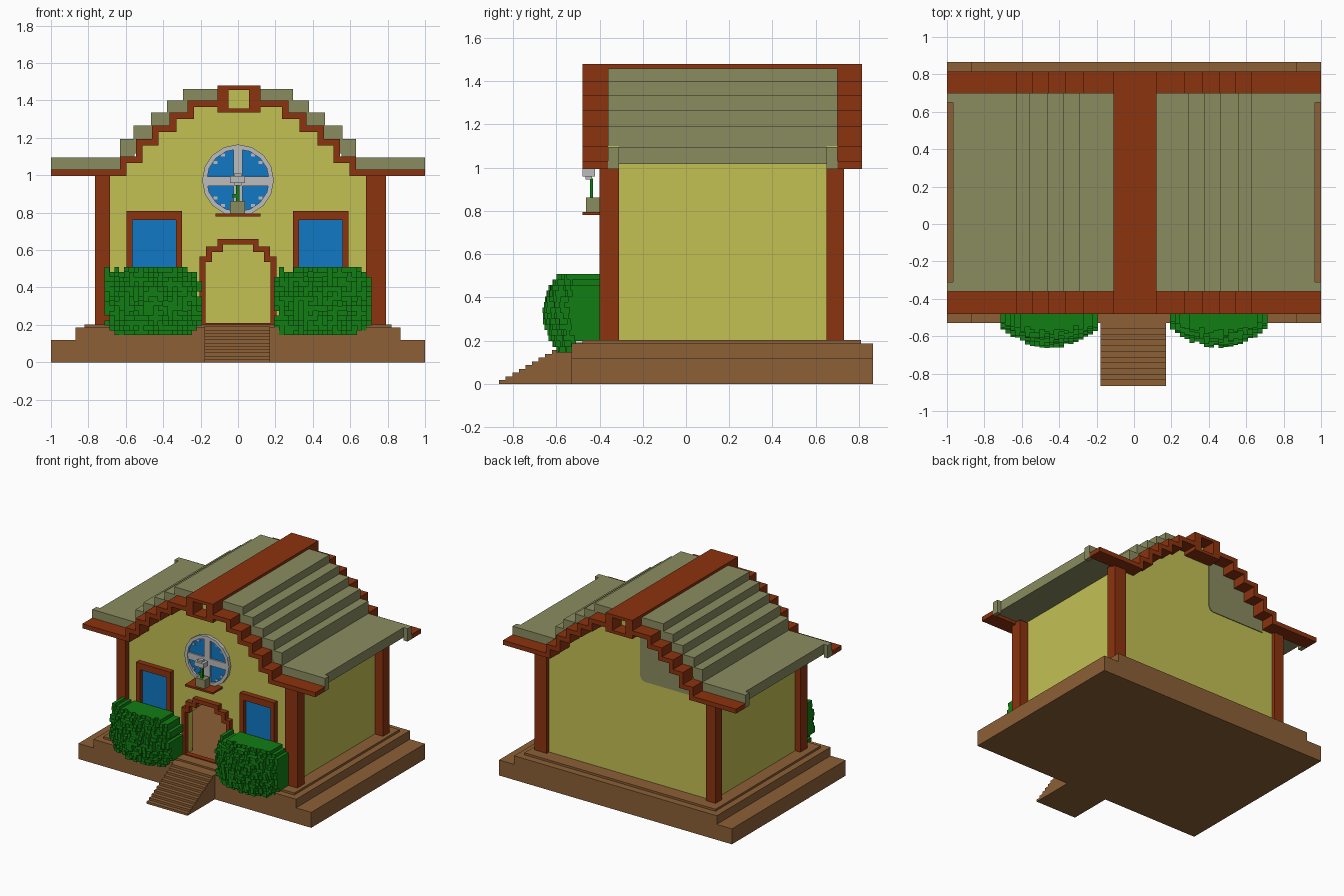
import bpy, bmesh, math, random

if "Cube" in bpy.data.objects:
    bpy.data.objects.remove(bpy.data.objects["Cube"], do_unlink=True)


def material(name, rgb):
    lin = [((c / 255 + 0.055) / 1.055) ** 2.4 if c > 10 else c / 3294 for c in rgb] + [1.0]
    m = bpy.data.materials.new(name)
    m.use_nodes = True
    m.diffuse_color = lin
    m.node_tree.nodes["Principled BSDF"].inputs["Base Color"].default_value = lin
    return m


RED = material("rust_red_timber", (140, 51, 15))
YELLOW = material("yellow_plaster", (195, 193, 84))
ROOF = material("olive_grey_tile", (138, 140, 96))
BROWN = material("brown_boards", (140, 96, 54))
BLUE = material("blue_glass", (16, 120, 196))
GREEN = material("leaf_green", (17, 126, 19))
GREY = material("pale_grey", (188, 188, 188))


def finish(name, mat, bm):
    bmesh.ops.recalc_face_normals(bm, faces=bm.faces)
    me = bpy.data.meshes.new(name)
    bm.to_mesh(me)
    bm.free()
    me.materials.append(mat)
    ob = bpy.data.objects.new(name, me)
    bpy.context.collection.objects.link(ob)
    return ob


def add_box(bm, x0, x1, y0, y1, z0, z1):
    vs = bmesh.ops.create_cube(bm, size=1)["verts"]
    for v in vs:
        v.co = ((x0, x1)[v.co.x > 0], (y0, y1)[v.co.y > 0], (z0, z1)[v.co.z > 0])


def boxes(name, mat, *dims):
    bm = bmesh.new()
    for d in dims:
        add_box(bm, *d)
    return finish(name, mat, bm)


def prism(name, mat, pts, y0, y1, sides=(1, -1)):
    """Extrude an x-z outline along y, on one or both sides of x = 0."""
    bm = bmesh.new()
    for s in sides:
        clean = [p for i, p in enumerate(pts) if p != pts[i - 1]]
        face = bm.faces.new([bm.verts.new((s * x, y0, z)) for x, z in clean])
        ext = bmesh.ops.extrude_face_region(bm, geom=[face])["geom"]
        for v in ext:
            if isinstance(v, bmesh.types.BMVert):
                v.co.y = y1
    return finish(name, mat, bm)


def steps(tops, x0, z_end, d=0.0):
    """Stepped outline from x0 outwards, ending at height z_end, shrunk by d."""
    pts = [(x0, tops[0][1] - d)]
    for i, (x, z) in enumerate(tops):
        nxt = tops[i + 1][1] - d if i + 1 < len(tops) else z_end
        pts += [(x - d, z - d), (x - d, nxt)]
    return pts


def band(tops, x0, z_end, t):
    return steps(tops, x0, z_end) + steps(tops, x0, z_end, t)[::-1]


# Stepped profiles: (outer x, top z) of each tread
gable = [(0.27, 1.40), (0.365, 1.335), (0.46, 1.267), (0.545, 1.193), (0.63, 1.10), (1.0, 1.03)]
tiles = [(0.295, 1.46), (0.38, 1.40), (0.465, 1.335), (0.56, 1.267), (0.63, 1.193), (1.0, 1.095)]
arch = [(0.11, 0.66), (0.17, 0.62), (0.205, 0.565)]
FLOOR = 0.203

# Foundation tiers and stairs
boxes("foundation", BROWN, (-1, 1, -0.53, 0.865, 0, 0.12), (-0.87, 0.87, -0.53, 0.865, 0.12, 0.187),
      (-0.82, 0.82, -0.48, 0.81, 0.187, FLOOR))
boxes("front_stairs", BROWN, *[(-0.18, 0.172, -0.865 + i * 0.0305, -0.865 + (i + 1) * 0.0305 if i < 10 else -0.48,
                               0, 0.0173 * (i + 1)) for i in range(11)])

# Walls, with the doorway cut into the front outline
wall_top = steps(gable[:5], 0, 1.03) + [(0.72, 1.03), (0.72, 0.19)]
prism("front_wall", YELLOW, wall_top + steps(arch, 0, 0.19, 0.03)[::-1], -0.36, -0.31)
prism("back_wall", YELLOW, wall_top + [(0, 0.19)], 0.65, 0.70)
boxes("side_walls", YELLOW, *[(min(s * 0.68, s * 0.72), max(s * 0.68, s * 0.72), -0.35, 0.69, 0.19, 1.04)
                              for s in (1, -1)])

# Bare patch on the back gable
prism("back_wall_patch", ROOF, steps(gable[:5], 0.1, 0.97, 0.035) + [(0.14, 0.97), (0.115, 0.98), (0.1, 1.01)],
      0.70, 0.706, sides=(-1,))

# Corner posts
for label, y0, y1 in (("front", -0.40, -0.31), ("back", 0.65, 0.73)):
    boxes(label + "_posts", RED, (-0.765, -0.685, y0, y1, 0.19, 1.01), (0.685, 0.79, y0, y1, 0.19, 1.01))

# Stepped gable trim and hollow ridge ends
for label, y0, y1, py in (("front", -0.48, -0.36, -0.366), ("back", 0.70, 0.815, 0.70)):
    prism(label + "_gable_trim", RED, band(gable, 0.1, 0.995, 0.035), y0, y1)
    boxes(label + "_ridge_frame", RED, (-0.11, -0.05, y0, y1, 1.335, 1.46), (0.06, 0.12, y0, y1, 1.335, 1.46),
          (-0.05, 0.06, y0, y1, 1.335, 1.358))
    boxes(label + "_ridge_panel", YELLOW, (-0.05, 0.06, py, py + 0.006, 1.358, 1.458))
boxes("ridge_cap", RED, (-0.11, 0.12, -0.48, 0.815, 1.457, 1.48))

# Tiled roof with deeper end pieces
prism("roof", ROOF, band(tiles[:-1] + [(0.967, 1.095)], 0, 1.018, 0.077), -0.31, 0.65)
for label, y0, y1 in (("front", -0.36, -0.31), ("back", 0.65, 0.70)):
    prism(label + "_roof_end", ROOF, band(tiles, 0, 1.018, 0.077), y0, y1)
    prism(label + "_eave_tab", ROOF, [(0.967, 0.995), (1, 0.995), (1, 1.03), (0.967, 1.03)], y0, y1)

# Door frame and threshold
prism("door_frame", RED, band(arch, 0, FLOOR, 0.03), -0.40, -0.31)
boxes("door_threshold", RED, (-0.175, 0.175, -0.40, -0.36, 0.2, 0.21))

# Front windows
for label, x0, x1 in (("right", -0.595, -0.30), ("left", 0.295, 0.59)):
    boxes(label + "_window_frame", RED, (x0, x0 + 0.032, -0.40, -0.36, 0.42, 0.81),
          (x1 - 0.032, x1, -0.40, -0.36, 0.42, 0.81), (x0 + 0.032, x1 - 0.032, -0.40, -0.36, 0.76, 0.81),
          (x0 + 0.032, x1 - 0.032, -0.40, -0.36, 0.42, 0.46))
    boxes(label + "_window_glass", BLUE, (x0 + 0.03, x1 - 0.03, -0.369, -0.36, 0.45, 0.77))

# Round window: glass, ring, cross bars and small corner lights
CZ = 0.973


def arc(r, n=16):
    return [(r * math.sin(math.pi * i / n), CZ + r * math.cos(math.pi * i / n)) for i in range(n + 1)]


def ring_side(r_out, r_in):
    return arc(r_out, 8) + arc(r_in, 8)[::-1]


prism("round_window_glass", BLUE, arc(0.18, 8), -0.368, -0.36)
prism("round_window_ring", GREY, ring_side(0.192, 0.167), -0.385, -0.36)
boxes("round_window_bars", GREY, (-0.025, 0.025, -0.38, -0.36, CZ - 0.175, CZ + 0.175),
      (-0.175, -0.025, -0.38, -0.36, 0.942, 0.994), (0.025, 0.175, -0.38, -0.36, 0.942, 0.994))
boxes("round_window_lights", GREY, *[(sx * x - 0.01, sx * x + 0.01, -0.374, -0.365, CZ + sz * z - 0.008, CZ + sz * z + 0.008)
                                     for sx in (1, -1) for sz in (1, -1) for x, z in ((0.12, 0.095), (0.08, 0.135))])

# Sill with a potted flower
boxes("window_sill", RED, (-0.12, 0.12, -0.48, -0.36, 0.78, 0.795))
boxes("flower_pot", ROOF, (-0.042, 0.038, -0.462, -0.40, 0.795, 0.862))
boxes("flower_stem", GREEN, (-0.012, 0.008, -0.445, -0.43, 0.862, 0.95),
      (-0.03, -0.012, -0.442, -0.432, 0.88, 0.90))
boxes("flower_head", GREY, (-0.042, 0.038, -0.48, -0.42, 0.96, 0.995),
      (-0.022, 0.018, -0.465, -0.435, 0.945, 1.01))

# Blocky bushes: columns of uneven depth
random.seed(4)
CELL = 0.026
for label, cx in (("right", -0.453), ("left", 0.453)):
    bm = bmesh.new()
    for i in range(-10, 10):
        for k in range(-7, 7):
            x, z = cx + i * CELL, 0.327 + k * CELL
            dx, dz = (i + 0.5) / 10, (k + 0.5) / 7
            if dx ** 6 + dz ** 6 > random.uniform(0.65, 1.5):
                continue
            depth = 0.25 * (1 - 0.42 * dx * dx) * (1 - 0.3 * dz * dz) + random.uniform(-0.022, 0.018)
            back = -0.51 if z < 0.18 else -0.40
            add_box(bm, x, x + CELL, min(-0.40 - depth, back - 0.02), back, z, z + CELL)
    finish(label + "_bush", GREEN, bm)
